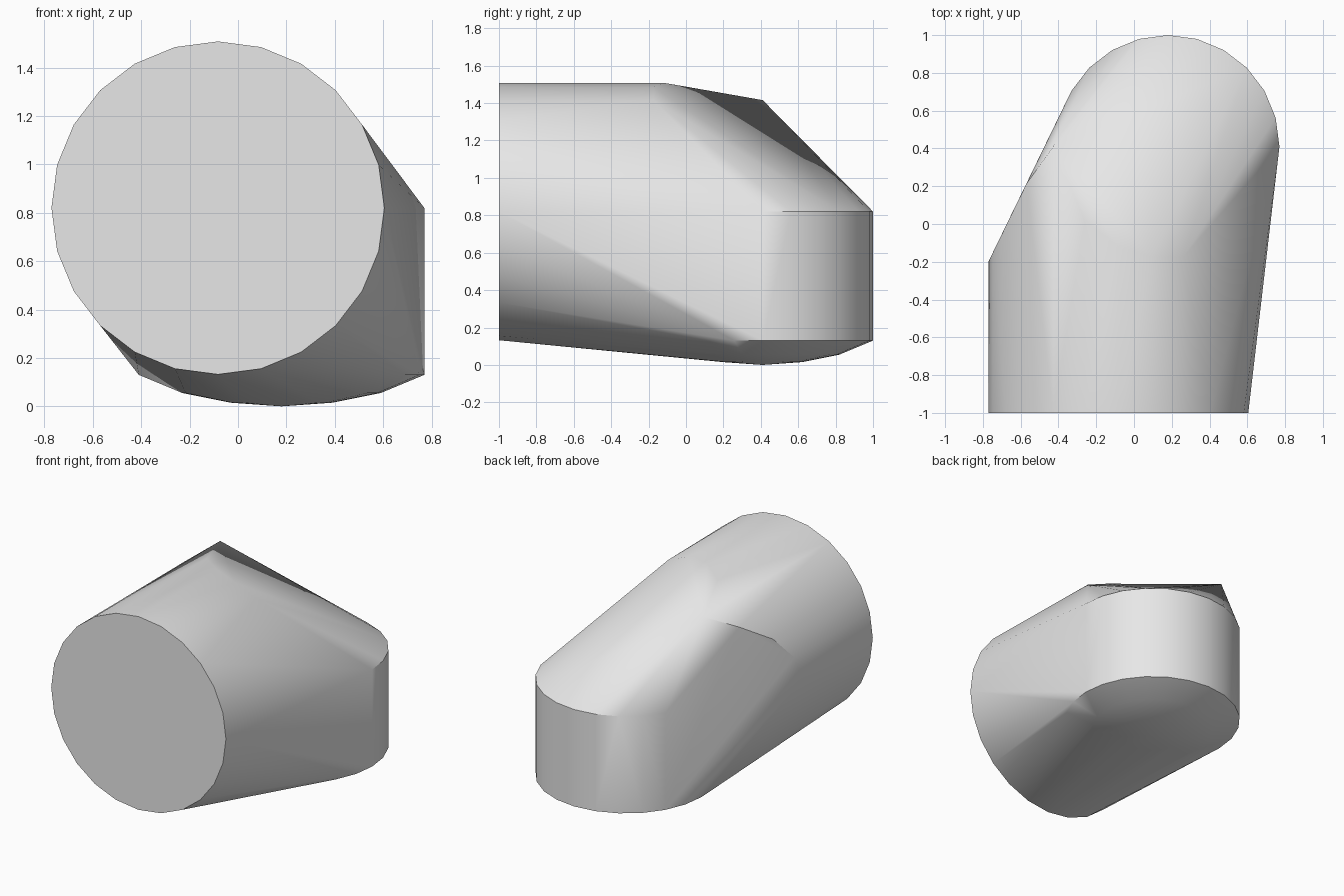
import bpy, bmesh
from math import sin, cos, radians, sqrt

cube = bpy.data.objects.get("Cube")
if cube:
    bpy.data.objects.remove(cube, do_unlink=True)

SIDES = 24
STEP = 360 / SIDES
PIPE_X, PIPE_Z, PIPE_R = -0.083, 0.82, 0.688    # horizontal barrel
POST_X, POST_Y, POST_R = 0.18, 0.41, 0.59       # upright barrel

grey = bpy.data.materials.new("light_grey")
grey.use_nodes = True
grey.diffuse_color = (0.8, 0.8, 0.8, 1)
grey.node_tree.nodes["Principled BSDF"].inputs["Base Color"].default_value = (0.8, 0.8, 0.8, 1)


def pipe_point(i, y):
    a = radians(i * STEP)
    return (PIPE_X + PIPE_R * cos(a), y, PIPE_Z + PIPE_R * sin(a))


def post_ring(r, z):
    return [(POST_X + r * cos(radians(i * STEP)), POST_Y + r * sin(radians(i * STEP)), z)
            for i in range(SIDES)]


# Round front end of the horizontal barrel
points = [pipe_point(i, -1) for i in range(SIDES)]

# Far end of the barrel: upper points meet the upright barrel's near wall,
# outer points meet the slanted side wall
for i in range(4, 13):
    x = pipe_point(i, 0)[0]
    if i <= 8:
        y = POST_Y - sqrt(max(0, POST_R ** 2 - (x - POST_X) ** 2))
    else:
        y = -0.2 + 2.05 * (x - PIPE_X + PIPE_R)
    points.append(pipe_point(i, y))

# Upright barrel with a shallow domed underside
for r, z in ((POST_R, 0.82), (POST_R, 0.13), (0.41, 0.055), (0.21, 0.015)):
    points += post_ring(r, z)
points.append((POST_X, POST_Y, 0))

# Wrap both barrels in one skin
bm = bmesh.new()
for p in points:
    bm.verts.new(p)
hull = bmesh.ops.convex_hull(bm, input=bm.verts)
spare = {v for v in hull["geom_interior"] + hull["geom_unused"] if isinstance(v, bmesh.types.BMVert)}
bmesh.ops.delete(bm, geom=list(spare), context='VERTS')
bmesh.ops.dissolve_limit(bm, angle_limit=radians(0.5), verts=bm.verts, edges=bm.edges)
bmesh.ops.recalc_face_normals(bm, faces=bm.faces)

mesh = bpy.data.meshes.new("elbow_body")
bm.to_mesh(mesh)
bm.free()
mesh.materials.append(grey)
body = bpy.data.objects.new("elbow_body", mesh)
bpy.context.collection.objects.link(body)

bpy.ops.object.select_all(action='DESELECT')
body.select_set(True)
bpy.context.view_layer.objects.active = body
bpy.ops.object.shade_smooth_by_angle(angle=radians(30))
